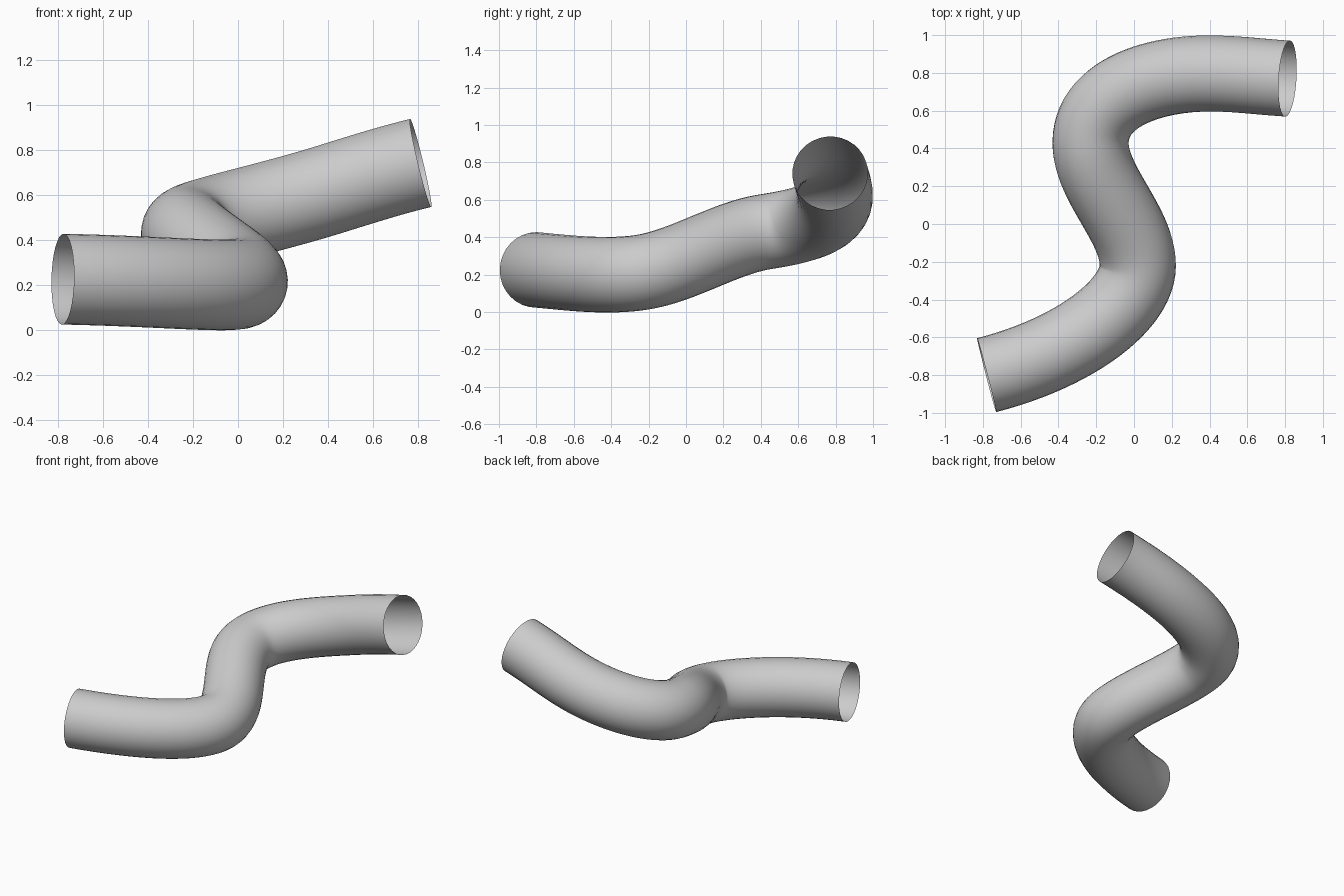
import bpy
from mathutils import Vector

if "Cube" in bpy.data.objects:
    bpy.data.objects.remove(bpy.data.objects["Cube"])

# Centre line: point, tangent, handle length in, handle length out
path = [
    ((-0.78, -0.80, 0.225), (0.97, 0.25, -0.02), 0.20, 0.50),
    ((0.02, -0.22, 0.215), (0.0, 1.0, 0.18), 0.20, 0.22),
    ((-0.23, 0.43, 0.43), (0.0, 1.0, 0.15), 0.22, 0.25),
    ((0.40, 0.797, 0.622), (1.0, 0.0, 0.31), 0.32, 0.14),
    ((0.813, 0.77, 0.742), (1.0, -0.06, 0.24), 0.14, 0.14),
]

# Open-ended round tube swept along the winding path
curve = bpy.data.curves.new("bent_tube", "CURVE")
curve.dimensions = "3D"
curve.bevel_depth = 0.202
curve.bevel_resolution = 14
curve.resolution_u = 24
curve.use_fill_caps = False
spline = curve.splines.new("BEZIER")
spline.bezier_points.add(len(path) - 1)
for bp, (co, tangent, h_in, h_out) in zip(spline.bezier_points, path):
    bp.handle_left_type = bp.handle_right_type = "FREE"
    bp.co = co
    bp.handle_left = Vector(co) - Vector(tangent) * h_in
    bp.handle_right = Vector(co) + Vector(tangent) * h_out

tube = bpy.data.objects.new("bent_tube", curve)
bpy.context.collection.objects.link(tube)

# Turn it into a smooth mesh
bpy.context.view_layer.objects.active = tube
tube.select_set(True)
bpy.ops.object.convert(target="MESH")
bpy.ops.object.shade_smooth()
